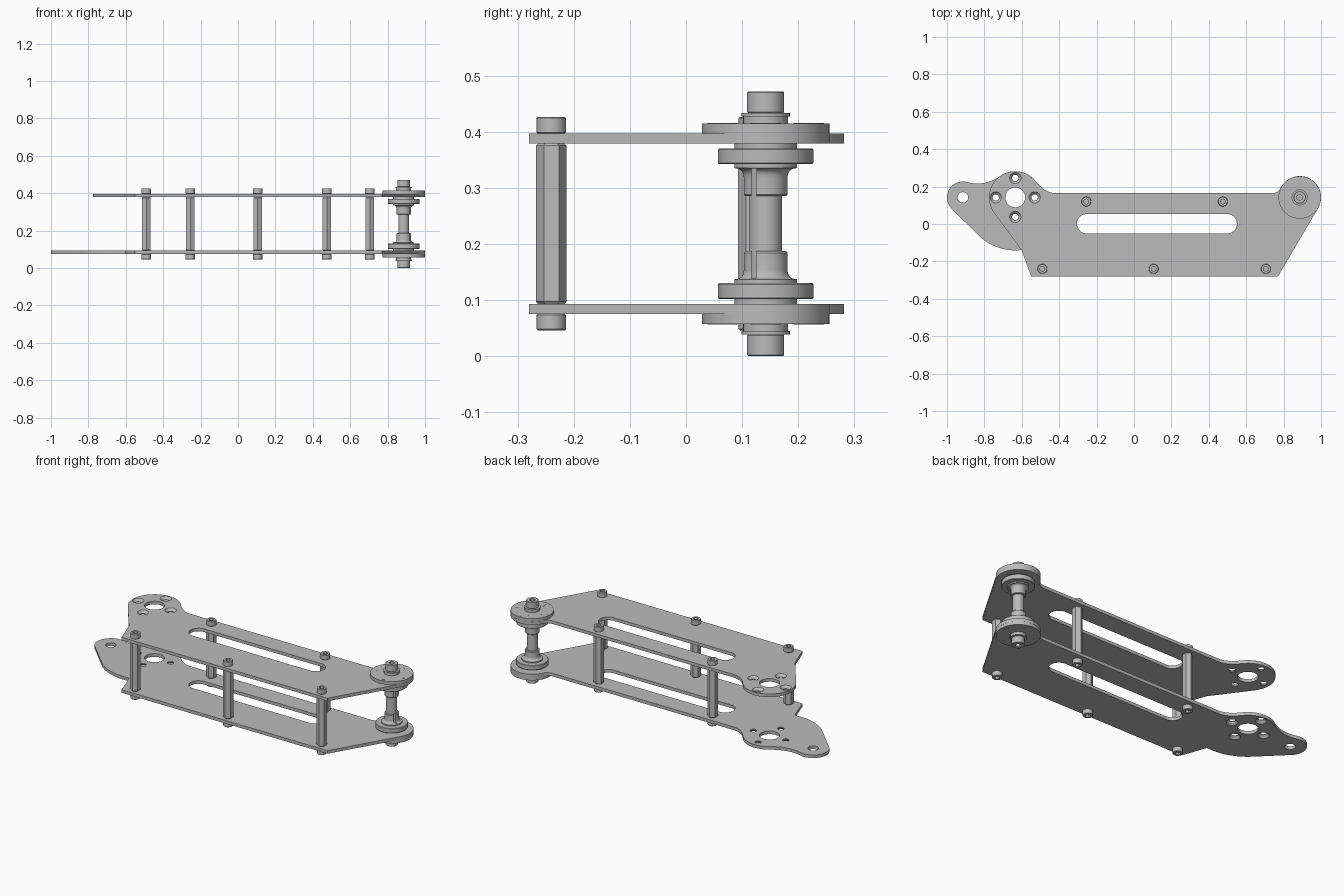
import bpy, bmesh
from math import radians, sin, cos
from mathutils import Matrix, Vector

cube = bpy.data.objects.get("Cube")
if cube:
    bpy.data.objects.remove(cube)

grey = bpy.data.materials.new("machined_grey")
grey.use_nodes = True
colour = (0.5, 0.5, 0.5, 1)
grey.diffuse_color = colour
grey.node_tree.nodes["Principled BSDF"].inputs["Base Color"].default_value = colour

MID = 0.236                 # height of the symmetry plane
AXLE = (0.886, 0.142)       # hub axis
PIVOT = (-0.635, 0.142)     # motor opening
EAR = (-0.915, 0.142)       # lug on the lower plate
IN, OUT = 0.143, 0.161      # plate faces, measured from the symmetry plane
parts = []


def arc(centre, r, a0, a1, n=32):
    angles = [radians(a0 + (a1 - a0) * i / n) for i in range(n + 1)]
    return [(centre[0] + r * cos(a), centre[1] + r * sin(a)) for a in angles]


def blend(p, c, q, n=10):
    """Quadratic curve from p to q, pulled towards c."""
    p, c, q = Vector(p), Vector(c), Vector(q)
    ts = [i / n for i in range(1, n)]
    return [tuple(p * (1 - t) ** 2 + c * 2 * t * (1 - t) + q * t * t) for t in ts]


def to_mesh(bm):
    bmesh.ops.recalc_face_normals(bm, faces=bm.faces)
    mesh = bpy.data.meshes.new("part")
    bm.to_mesh(mesh)
    bm.free()
    return mesh


def prism(outline, z0, z1):
    bm = bmesh.new()
    face = bm.faces.new([bm.verts.new((x, y, z0)) for x, y in outline])
    new = bmesh.ops.extrude_face_region(bm, geom=[face])["geom"]
    moved = [v for v in new if isinstance(v, bmesh.types.BMVert)]
    bmesh.ops.translate(bm, verts=moved, vec=(0, 0, z1 - z0))
    return to_mesh(bm)


def lathe(profile, n=48, at=(0, 0)):
    """Revolve (radius, z) points about a vertical axis."""
    bm = bmesh.new()
    vs = [bm.verts.new((0, r, z)) for r, z in profile]
    edges = [bm.edges.new(pair) for pair in zip(vs, vs[1:])]
    bmesh.ops.spin(bm, geom=vs + edges, cent=(0, 0, 0), axis=(0, 0, 1),
                   angle=radians(360), steps=n)
    bmesh.ops.remove_doubles(bm, verts=bm.verts, dist=1e-5)
    bmesh.ops.translate(bm, verts=bm.verts, vec=(*at, 0))
    return to_mesh(bm)


def rod(r, z0, z1, n=48, at=(0, 0), bevel=0):
    b = bevel
    return lathe([(0, z0), (r - b, z0), (r, z0 + b), (r, z1 - b), (r - b, z1), (0, z1)]
                 if b else [(0, z0), (r, z0), (r, z1), (0, z1)], n, at)


def cut(mesh, cutters):
    """Subtract the cutter meshes and return the finished mesh."""
    bm = bmesh.new()
    for c in cutters:
        bm.from_mesh(c)
    body = bpy.data.objects.new("body", mesh)
    tool = bpy.data.objects.new("tool", to_mesh(bm))
    tool.hide_render = True
    for ob in (body, tool):
        bpy.context.collection.objects.link(ob)
    mod = body.modifiers.new("cut", "BOOLEAN")
    mod.object, mod.operation, mod.solver = tool, "DIFFERENCE", "EXACT"
    graph = bpy.context.evaluated_depsgraph_get()
    result = bpy.data.meshes.new_from_object(body.evaluated_get(graph))
    for ob in (body, tool):
        bpy.data.objects.remove(ob)
    return result


def place(name, mesh, at=(0, 0), lower=False):
    mesh = mesh.copy()
    if lower:
        mesh.transform(Matrix.Scale(-1, 4, (0, 0, 1)))
        mesh.flip_normals()
    mesh.materials.clear()
    mesh.materials.append(grey)
    ob = bpy.data.objects.new(name, mesh)
    ob.location = (*at, MID)
    bpy.context.collection.objects.link(ob)
    parts.append(ob)


def place_pair(name, mesh, at=(0, 0)):
    place("upper_" + name, mesh, at)
    place("lower_" + name, mesh, at, lower=True)


# Side plates: shared right end, different left ends
shoulder = arc(PIVOT, 0.14, 38, 38, 1)[0]
shared = [(-0.55, -0.28), (0.77, -0.28)] + arc(AXLE, 0.114, -30, 155)
shared += blend(shared[-1], (0.77, 0.165), (0.735, 0.165))
shared += [(0.735, 0.165), (-0.42, 0.165)]
shared += blend((-0.42, 0.165), (-0.476, 0.165), shoulder)

upper_outline = shared + arc(PIVOT, 0.14, 38, 216) + [(-0.6, -0.142)]
neck = arc(PIVOT, 0.14, 38, 125)
lug = arc(EAR, 0.085, 75, 228)
lower_outline = (shared + neck + blend(neck[-1], (-0.8, 0.198), lug[0])
                 + lug + arc(PIVOT, 0.283, 228, 277))

# Plate openings: slot, motor bore and countersunk screw holes
slot = prism(arc((0.498, 0.001), 0.052, -90, 90) + arc((-0.253, 0.001), 0.052, 90, 270),
             IN - 0.05, OUT + 0.05)
openings = [slot, rod(0.053, IN - 0.05, OUT + 0.05, at=PIVOT)]
countersink = [(0, IN - 0.05), (0.017, IN - 0.05), (0.017, IN + 0.004),
               (0.03, OUT), (0.03, OUT + 0.05), (0, OUT + 0.05)]
for p in arc(PIVOT, 0.104, 0, 270, 3):
    openings.append(lathe(countersink, 32, p))
lug_hole = rod(0.028, IN - 0.05, OUT + 0.05, at=EAR)

place("upper_plate", cut(prism(upper_outline, IN, OUT), openings))
place("lower_plate", cut(prism(lower_outline, IN, OUT), openings + [lug_hole]), lower=True)

# Hexagonal standoffs with socket screws at both ends
standoff = lathe([(0, -IN), (0.023, -IN), (0.027, 0.004 - IN),
                  (0.027, IN - 0.004), (0.023, IN), (0, IN)], 6)
screw_head = cut(rod(0.026, OUT, 0.19, 40, bevel=0.002), [rod(0.014, 0.176, 0.25, 6)])
spots = [(-0.255, 0.12), (0.475, 0.12), (-0.49, -0.24), (0.105, -0.24), (0.705, -0.24)]
for spot in spots:
    place("standoff", standoff, spot)
    place_pair("screw_head", screw_head, spot)

# Hub assembly: outer flange, boss, washer and axle bolt
place_pair("hub_flange", rod(0.1135, OUT, 0.179, 64), AXLE)
place_pair("hub_boss", rod(0.04, 0.179, 0.191), AXLE)
place_pair("hub_washer", rod(0.043, 0.191, 0.197), AXLE)
bolt = cut(rod(0.033, 0.197, 0.236, bevel=0.002), [rod(0.016, 0.216, 0.3, 6)])
place_pair("axle_bolt_head", bolt, AXLE)
for p in arc(AXLE, 0.077, 0, 270, 3):
    place_pair("flange_plug", rod(0.027, 0.178, 0.1795, 32), p)

# Inner hub with a filleted, slit clamp collar
fillet = blend((0.056, 0.099), (0.04, 0.099), (0.039, 0.083), 8)
collar = [(0, IN), (0.056, IN), (0.056, 0.134), (0.083, 0.134), (0.085, 0.132),
          (0.085, 0.108), (0.083, 0.106), (0.056, 0.106), (0.056, 0.099)]
collar += fillet + [(0.039, 0.083), (0.039, 0.052), (0.036, 0.049), (0, 0.049)]
slit = prism([(0, -0.025), (0.1, -0.025), (0.1, -0.016), (0, -0.016)], 0.03, 0.098)
place_pair("clamp_hub", cut(lathe(collar, 64), [slit]), AXLE)
place("axle_shaft", rod(0.029, -0.1, 0.1), AXLE)

# Smooth round walls, keep machined edges crisp
bpy.ops.object.select_all(action="DESELECT")
for ob in parts:
    ob.select_set(True)
bpy.context.view_layer.objects.active = parts[0]
bpy.ops.object.shade_smooth_by_angle(angle=radians(30))
